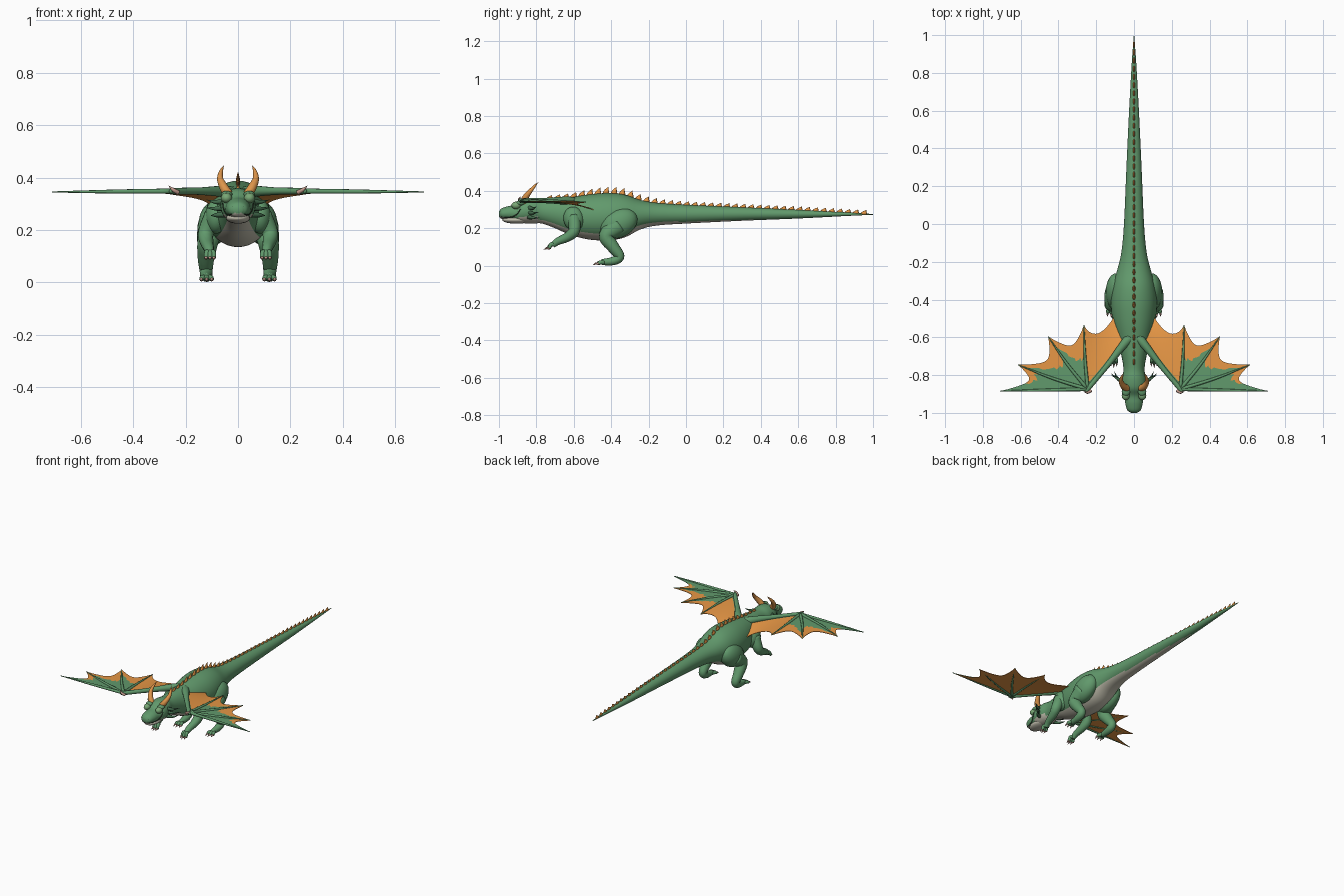
import bpy, bmesh, math
from mathutils import Vector, Matrix

if "Cube" in bpy.data.objects:
    bpy.data.objects.remove(bpy.data.objects["Cube"], do_unlink=True)


def material(name, *rgb):
    m = bpy.data.materials.new(name)
    m.use_nodes = True
    m.diffuse_color = (*rgb, 1)
    m.node_tree.nodes["Principled BSDF"].inputs["Base Color"].default_value = (*rgb, 1)
    return m


GREEN = material("scale green", .12, .32, .15)
LID = material("eyelid green", .19, .39, .18)
FRILL = material("frill green", .06, .16, .08)
DARK = material("mouth dark", .025, .04, .025)
BELLY = material("belly grey", .55, .53, .43)
ORANGE = material("membrane orange", .80, .31, .06)
HORN = material("horn orange", .72, .30, .07)
CLAW = material("claw pink", .55, .33, .27)


def make(name, bm, mats, smooth=True):
    mesh = bpy.data.meshes.new(name)
    bm.to_mesh(mesh)
    bm.free()
    ob = bpy.data.objects.new(name, mesh)
    bpy.context.collection.objects.link(ob)
    for m in mats:
        mesh.materials.append(m)
    for p in mesh.polygons:
        p.use_smooth = smooth
    return ob


def spline(keys, n=5):
    """Catmull-Rom resampling of a list of tuples."""
    keys = [Vector(k) for k in keys]
    ext = [2 * keys[0] - keys[1]] + keys + [2 * keys[-1] - keys[-2]]
    out = []
    for a, b, c, d in zip(ext, ext[1:], ext[2:], ext[3:]):
        for i in range(n):
            t = i / n
            out.append(b + (c - a) * (t / 2) + (2 * a - 5 * b + 4 * c - d) * (t * t / 2)
                       + (3 * b - a - 3 * c + d) * (t ** 3 / 2))
    return out + [keys[-1]]


def skin(bm, rings, colour=None):
    """Join rings of points into a closed tube."""
    rows = [[bm.verts.new(p) for p in r] for r in rings]
    n = len(rows[0])
    for i, (r, q) in enumerate(zip(rows, rows[1:])):
        for j in range(n):
            f = bm.faces.new((r[j], r[(j + 1) % n], q[(j + 1) % n], q[j]))
            if colour:
                f.material_index = colour(i, j)
    bm.faces.new(rows[0])
    bm.faces.new(rows[-1])
    bmesh.ops.recalc_face_normals(bm, faces=bm.faces)


def limb(name, keys, mat, side=1, sides=14):
    """Round tapering tube through (x, y, z, radius) keys."""
    pts = spline(keys)
    pos = [Vector((p[0] * side, p[1], p[2])) for p in pts]
    rings, prev, across = [], None, None
    for i, p in enumerate(pos):
        tan = (pos[min(i + 1, len(pos) - 1)] - pos[max(i - 1, 0)]).normalized()
        across = tan.orthogonal().normalized() if prev is None else prev.rotation_difference(tan) @ across
        prev, up = tan, tan.cross(across)
        rad = max(pts[i][3], .0005)
        rings.append([p + rad * (across * math.cos(a) + up * math.sin(a))
                      for a in (math.tau * k / sides for k in range(sides))])
    bm = bmesh.new()
    skin(bm, rings)
    return make(name, bm, [mat])


def ball(name, centre, size, mat, side=1, tilt=0):
    bm = bmesh.new()
    m = (Matrix.Translation((centre[0] * side, *centre[1:])) @ Matrix.Rotation(tilt, 4, 'X')
         @ Matrix.Diagonal((*size, 1)))
    bmesh.ops.create_uvsphere(bm, u_segments=24, v_segments=14, radius=1, matrix=m)
    return make(name, bm, [mat])


# Body from snout to tail tip: y, top, bottom, half width
body = spline([
    (-1, .29, .262, .016), (-.985, .306, .25, .036), (-.95, .318, .243, .046),
    (-.91, .326, .235, .051), (-.87, .352, .227, .065), (-.82, .36, .225, .065),
    (-.77, .355, .225, .056), (-.7, .36, .2, .066), (-.62, .365, .165, .088),
    (-.52, .38, .14, .112), (-.42, .388, .135, .122), (-.33, .38, .15, .113),
    (-.24, .35, .195, .088), (-.15, .335, .215, .067), (0, .325, .225, .053),
    (.3, .312, .24, .04), (.6, .298, .252, .026), (.85, .285, .265, .012), (1, .276, .272, .001)])
SEG = 40


def body_colour(i, j):
    y = body[i][0]
    down = -math.cos(math.tau * (j + .5) / SEG)
    limit = .72 if y < -.9 else .5 if y < -.8 else .7 + max(0, y + .2) * .4
    return int(down > limit)


bm = bmesh.new()
skin(bm, [[Vector((w * math.sin(a), y, (t + b) / 2 + (t - b) / 2 * math.cos(a)))
           for a in (math.tau * k / SEG for k in range(SEG))] for y, t, b, w in body], body_colour)
make("body", bm, [GREEN, BELLY])
ball("lower_jaw", (0, -.905, .245), (.046, .078, .021), BELLY)


def section(y):
    """Body row at y, between the resampled rows."""
    for a, b in zip(body, body[1:]):
        if a[0] <= y <= b[0]:
            return a.lerp(b, (y - a[0]) / (b[0] - a[0]))
    return body[-1]


# Row of curved back spines, tallest over the trunk
bm = bmesh.new()
count = 40
for k in range(count):
    y = -.73 + 1.68 * k / (count - 1)
    trunk = math.exp(-((y + .4) / .22) ** 2)
    h = .018 + .015 * trunk
    half, wide = .019, .006 + .003 * trunk
    rings = []
    for up, scale, shift in ((-.25, 1, 0), (.2, .85, .001), (.6, .5, .005), (1, .04, .013)):
        rings.append([Vector((wide * scale * math.cos(a), y + shift + half * scale * math.sin(a),
                              section(y)[1] + h * up)) for a in (math.tau * s / 8 for s in range(8))])
    skin(bm, rings)
make("back_spines", bm, [ORANGE])

# Wing outline: wrist, finger tips from outer to inner, corner at the flank
WRIST = Vector((.245, -.875, .348))
ROOT = Vector((.05, -.62, .34))
TIPS = [Vector(p) for p in ((.71, -.885, .345), (.615, -.745, .345), (.455, -.595, .345),
                            (.265, -.535, .34), (.11, -.495, .30))]


def membrane(name, side):
    bm = bmesh.new()
    n = 14
    for k, (a, b) in enumerate(zip(TIPS, TIPS[1:])):
        inner = k == 3
        grid = []
        for i in range(n + 1):
            u = i / n
            start = WRIST.lerp(ROOT, u) if inner else WRIST
            end = a.lerp(b, u)
            end = end.lerp(start, .25 * math.sin(math.pi * u) ** .8 if 0 < i < n else 0)
            grid.append([start.lerp(end, .02 + .98 * j / n) for j in range(n + 1)])
        vs = [[bm.verts.new((p.x * side, p.y, p.z)) for p in row] for row in grid]
        for i in range(n):
            for j in range(n):
                f = bm.faces.new((vs[i][j], vs[i + 1][j], vs[i + 1][j + 1], vs[i][j + 1]))
                f.normal_update()
                if f.normal.z < 0:
                    f.normal_flip()
                u, t = (i + .5) / n, (j + .5) / n
                limit = (1.06, .86, .8, .1)[k]
                f.material_index = int(t + (0 if inner else .28 * u) > limit)
    ob = make(name, bm, [GREEN, ORANGE, ORANGE], smooth=False)
    mod = ob.modifiers.new("two sided", 'SOLIDIFY')
    mod.thickness, mod.offset, mod.material_offset = .003, -1, 1


for side, tag in ((1, "left"), (-1, "right")):
    # Wings
    membrane(tag + "_wing_membrane", side)
    limb(tag + "_wing_arm", [(.02, -.6, .338, .028), (.06, -.645, .347, .022),
                             (.15, -.76, .348, .014), (*WRIST, .012), (.252, -.89, .348, .004)], GREEN, side)
    for k, tip in enumerate(TIPS[:4]):
        mid = WRIST.lerp(tip, .5) + Vector((.004, -.006, .001)) * min(k, 1)
        limb(f"{tag}_wing_finger_{k + 1}", [(*WRIST, .01), (*mid, .0075), (*tip, .002)], GREEN, side, 8)
    limb(tag + "_wing_claw", [(.228, -.882, .342, .009), (.248, -.892, .354, .007), (.266, -.885, .37, 0)],
         CLAW, side, 8)

    # Hind legs
    ball(tag + "_thigh", (.092, -.36, .225), (.058, .105, .075), GREEN, side, .45)
    limb(tag + "_hind_leg", [(.103, -.36, .215, .052), (.115, -.425, .16, .042), (.122, -.39, .10, .033),
                             (.122, -.355, .05, .026), (.121, -.385, .026, .023), (.12, -.45, .018, .016)],
         GREEN, side)
    # Front legs
    ball(tag + "_shoulder", (.084, -.6, .25), (.042, .055, .065), GREEN, side, .2)
    limb(tag + "_front_leg", [(.092, -.6, .26, .036), (.122, -.597, .19, .031), (.12, -.63, .155, .026),
                              (.112, -.685, .13, .02), (.108, -.712, .11, .016)], GREEN, side)
    # Toes and claws
    for k in (-1, 0, 1):
        for part, x, y, z, drop, fan in (("hind", .12, -.44, .017, .006, .02), ("front", .107, -.703, .113, .02, .015)):
            ex, ey = x + fan * k, y - .034 + .006 * abs(k)
            limb(f"{tag}_{part}_toe_{k + 2}", [(x + fan * .4 * k, y, z, .012), (x + fan * .8 * k, y - .018, z, .011),
                                              (ex, ey, z - drop, .009)], GREEN, side, 8)
            limb(f"{tag}_{part}_claw_{k + 2}", [(ex, ey + .004, z - drop, .007), (ex, ey - .01, z - drop, .005),
                                               (ex, ey - .024, z - drop - .008, 0)], CLAW, side, 8)

    # Mouth line, rising at the cheek
    lip = []
    for y, z in ((-.99, .262), (-.96, .258), (-.925, .262), (-.9, .28), (-.885, .303)):
        _, top, low, w = section(y)
        lip.append((w * math.sqrt(1 - ((2 * z - top - low) / (top - low)) ** 2), y, z, .003))
    limb(tag + "_mouth_line", lip, DARK, side, 8)

    # Head details
    limb(tag + "_horn", [(.036, -.87, .335, .018), (.054, -.86, .362, .017), (.068, -.835, .395, .012),
                         (.064, -.81, .425, .007), (.053, -.79, .446, 0)], HORN, side)
    ball(tag + "_eye", (.044, -.908, .322), (.021, .025, .02), LID, side)
    ball(tag + "_brow", (.043, -.885, .335), (.022, .026, .014), GREEN, side)
    ball(tag + "_nostril", (.02, -.988, .287), (.006, .007, .005), DARK, side)
    for k, tip in enumerate(((.12, -.80, .315), (.125, -.79, .285), (.105, -.78, .255))):
        z = .31 - .025 * k
        limb(f"{tag}_cheek_spike_{k + 1}", [(.05, -.84, z, .013), (.085, -.82, z - .004, .008), (*tip, 0)],
             FRILL, side, 6)
